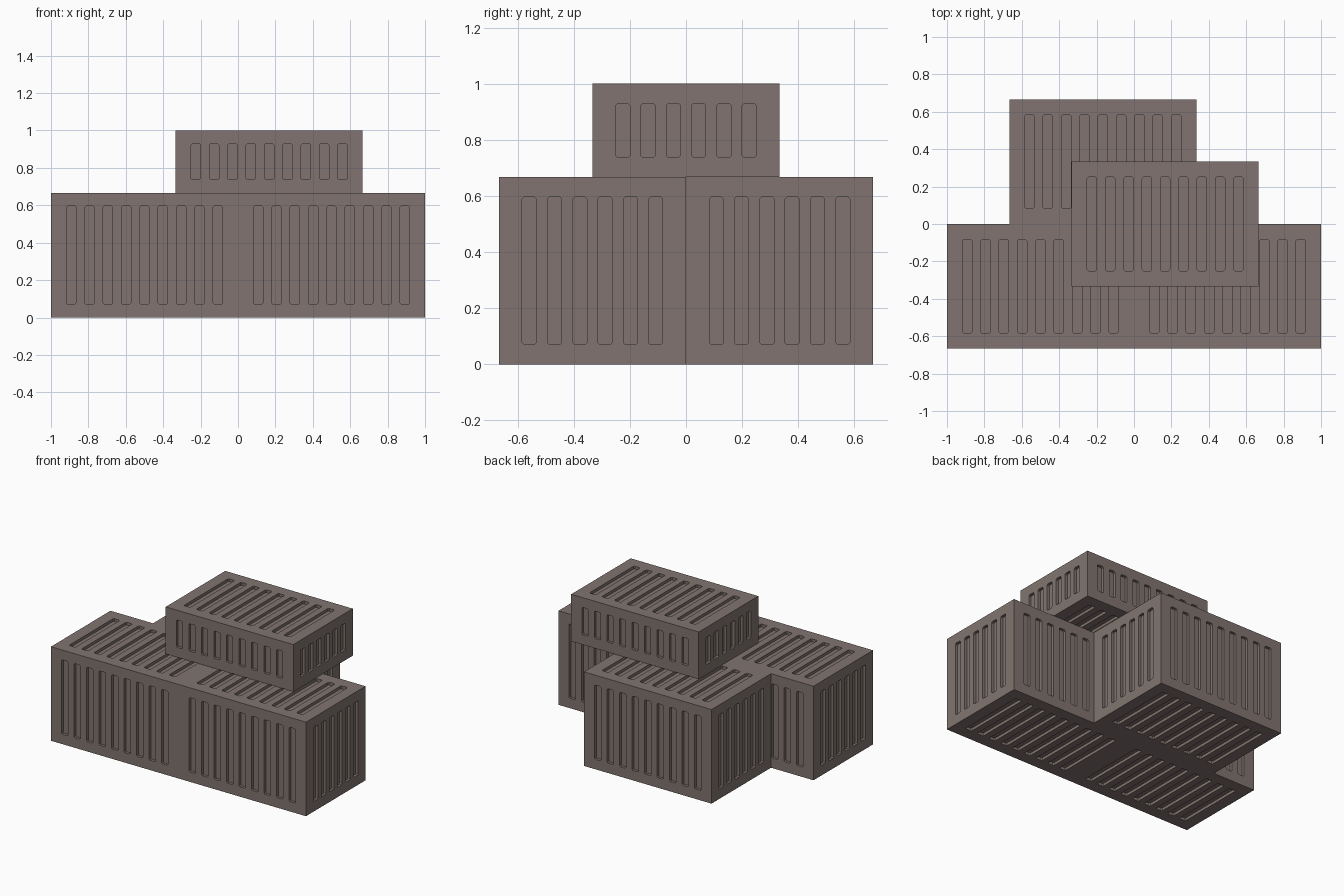
import bpy, bmesh
from mathutils import Vector

if "Cube" in bpy.data.objects:
    bpy.data.objects.remove(bpy.data.objects["Cube"])

DEPTH, WIDTH, CHAMFER = 0.02, 0.05, 0.007

mat = bpy.data.materials.new("weathered_brown")
mat.diffuse_color = (0.22, 0.175, 0.16, 1)
mat.use_nodes = True
mat.node_tree.nodes["Principled BSDF"].inputs["Base Color"].default_value = mat.diffuse_color


def add_slot(bm, centre, across, along, normal, length):
    """Thin prism with clipped corners, straddling a container face."""
    w, l, c = WIDTH / 2, length / 2, CHAMFER
    outline = [(w, l - c), (w - c, l), (c - w, l), (-w, l - c),
               (-w, c - l), (c - w, -l), (w - c, -l), (w, c - l)]
    verts = [bm.verts.new(centre + across * a + along * b - normal * DEPTH)
             for a, b in outline]
    face = bm.faces.new(verts)
    out = bmesh.ops.extrude_face_region(bm, geom=[face])
    moved = [v for v in out["geom"] if isinstance(v, bmesh.types.BMVert)]
    bmesh.ops.translate(bm, verts=moved, vec=normal * DEPTH * 2)


def to_object(bm, name):
    bmesh.ops.recalc_face_normals(bm, faces=bm.faces)
    me = bpy.data.meshes.new(name)
    bm.to_mesh(me)
    bm.free()
    ob = bpy.data.objects.new(name, me)
    bpy.context.collection.objects.link(ob)
    return ob


def container_mesh(name, size):
    # plain box body
    bm = bmesh.new()
    bmesh.ops.create_cube(bm, size=1)
    bmesh.ops.scale(bm, vec=size, verts=bm.verts)
    body = to_object(bm, name)

    # rows of slots on all six faces
    X, Y, Z = Vector((1, 0, 0)), Vector((0, 1, 0)), Vector((0, 0, 1))
    sx, sy, sz = size
    layout = [(X, Z, Y, 9, sx - 0.166, sz - 0.14, sy),   # front and back
              (Y, Z, X, 6, sy - 0.166, sz - 0.14, sx),   # ends
              (X, Y, Z, 9, sx - 0.166, sy - 0.166, sz)]  # top and bottom
    bm = bmesh.new()
    for across, along, axis, count, span, length, thick in layout:
        pitch = (span - WIDTH) / (count - 1)
        for side in (-1, 1):
            for i in range(count):
                centre = (axis * side * thick / 2
                          + across * (i - (count - 1) / 2) * pitch)
                add_slot(bm, centre, across, along, axis * side, length)
    cutter = to_object(bm, name + "_cutter")
    cutter.hide_render = True

    # cut the slots and keep only the finished mesh
    mod = body.modifiers.new("slots", "BOOLEAN")
    mod.operation, mod.solver, mod.object = "DIFFERENCE", "EXACT", cutter
    deps = bpy.context.evaluated_depsgraph_get()
    mesh = bpy.data.meshes.new_from_object(body.evaluated_get(deps))
    mesh.name = name
    for ob in (body, cutter):
        bpy.data.objects.remove(ob)
    mesh.materials.clear()
    mesh.materials.append(mat)
    return mesh


T = 1 / 3
large = container_mesh("large_container", (1, 2 * T, 2 * T))
low = container_mesh("low_container", (1, 2 * T, T))

# three large containers on the ground, one low container stacked on top
for name, mesh, loc in [
        ("front_left_container", large, (-0.5, -T, T)),
        ("front_right_container", large, (0.5, -T, T)),
        ("back_container", large, (-T / 2, T, T)),
        ("top_container", low, (T / 2, 0, 2.5 * T))]:
    ob = bpy.data.objects.new(name, mesh)
    ob.location = loc
    bpy.context.collection.objects.link(ob)
